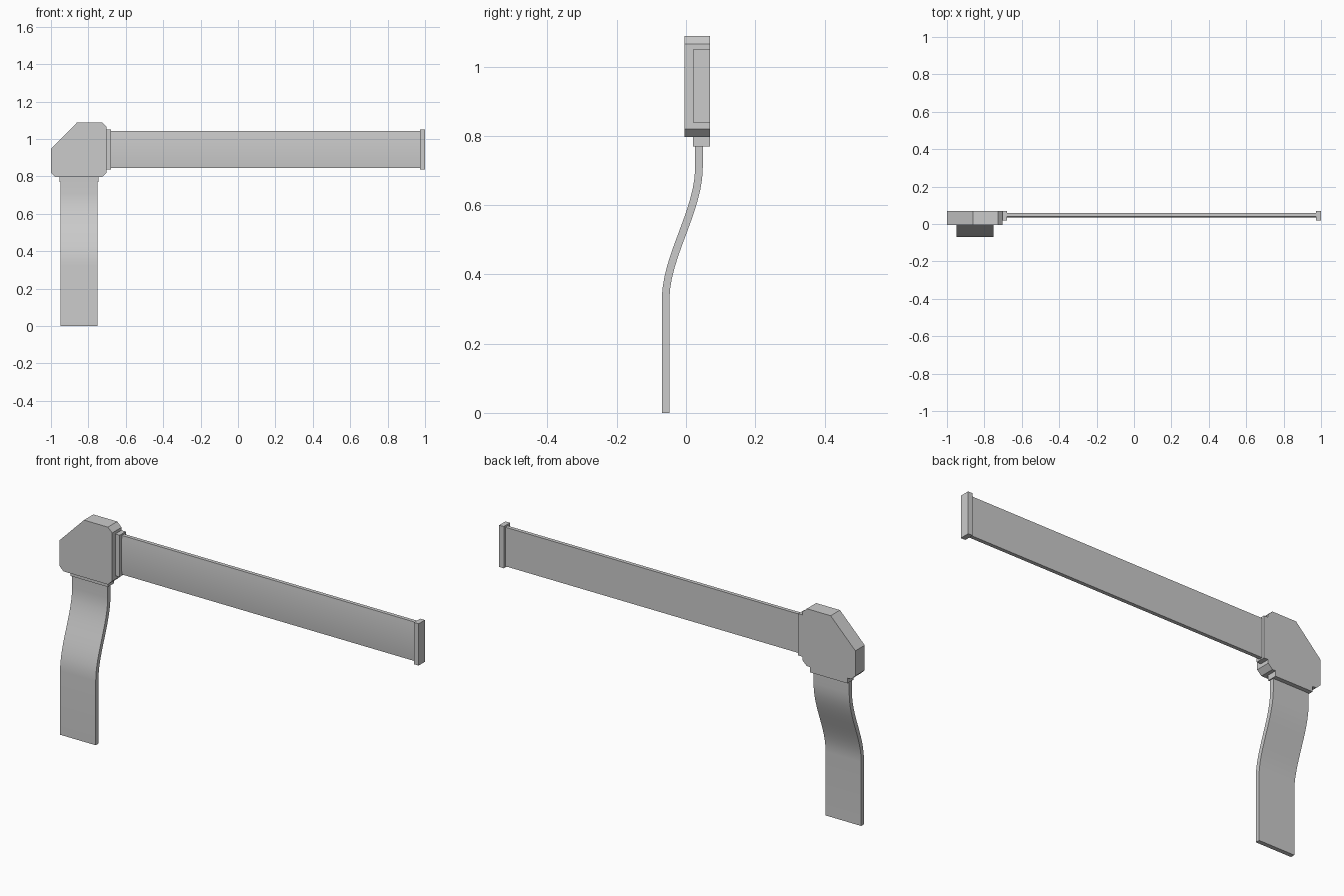
import bpy, bmesh, math
from mathutils import Vector

if "Cube" in bpy.data.objects:
    bpy.data.objects.remove(bpy.data.objects["Cube"])

BACK = 0.07


def extrude(name, pts, offset, smooth=False):
    """Closed 3D outline pushed along offset into a solid."""
    bm = bmesh.new()
    face = bm.faces.new([bm.verts.new(p) for p in pts])
    ret = bmesh.ops.extrude_face_region(bm, geom=[face])
    verts = [g for g in ret["geom"] if isinstance(g, bmesh.types.BMVert)]
    bmesh.ops.translate(bm, verts=verts, vec=Vector(offset))
    bmesh.ops.recalc_face_normals(bm, faces=bm.faces)
    mesh = bpy.data.meshes.new(name)
    bm.to_mesh(mesh)
    bm.free()
    ob = bpy.data.objects.new(name, mesh)
    bpy.context.collection.objects.link(ob)
    if smooth:
        bpy.ops.object.select_all(action='DESELECT')
        ob.select_set(True)
        bpy.context.view_layer.objects.active = ob
        bpy.ops.object.shade_smooth_by_angle(angle=math.radians(30))
    return ob


def box(name, x0, x1, y0, y1, z0, z1):
    return extrude(name, [(x0, y0, z0), (x1, y0, z0), (x1, y0, z1), (x0, y0, z1)],
                   (0, y1 - y0, 0))


# Corner housing with one large and three small cut corners
outline = [(-1, 0.947), (-0.861, 1.088), (-0.727, 1.088), (-0.703, 1.065),
           (-0.703, 0.82), (-0.727, 0.797), (-0.976, 0.797), (-1, 0.82)]
extrude("corner_housing", [(x, -0.005, z) for x, z in outline], (0, BACK + 0.005, 0))

# Collars on the housing and the cap at the far end
box("bar_collar", -0.705, -0.679, 0.02, BACK, 0.838, 1.05)
box("leg_collar", -0.955, -0.745, 0.02, BACK, 0.77, 0.80)
box("end_cap", 0.974, 1.0, 0.02, BACK, 0.838, 1.05)

# Long bar with a slightly bowed front
zc, half = 0.943, 0.099
bar = [(-0.685, 0.058, zc + half), (-0.685, 0.058, zc - half)]
for i in range(13):
    t = -1 + i / 6
    bar.append((-0.685, 0.034 + 0.005 * t * t, zc + half * t))
extrude("long_bar", bar, (1.665, 0, 0), smooth=True)

# Flat leg with an S bend, built from its centre line
path = [(0.0375, 0.78)]
for i in range(13):
    t = i / 12
    s = t * t * (3 - 2 * t)
    path.append((0.0375 - 0.0965 * s, 0.71 - 0.385 * t))
path.append((-0.059, 0.0))
front, back = [], []
for i, (y, z) in enumerate(path):
    a, b = path[max(i - 1, 0)], path[min(i + 1, len(path) - 1)]
    d = Vector((b[0] - a[0], b[1] - a[1])).normalized()
    if i in (0, len(path) - 1):
        d = Vector((0, -1))
    n = Vector((d.y, -d.x)) * 0.011
    front.append((-0.95, y + n.x, z + n.y))
    back.append((-0.95, y - n.x, z - n.y))
extrude("bent_leg", front + back[::-1], (0.2, 0, 0), smooth=True)
